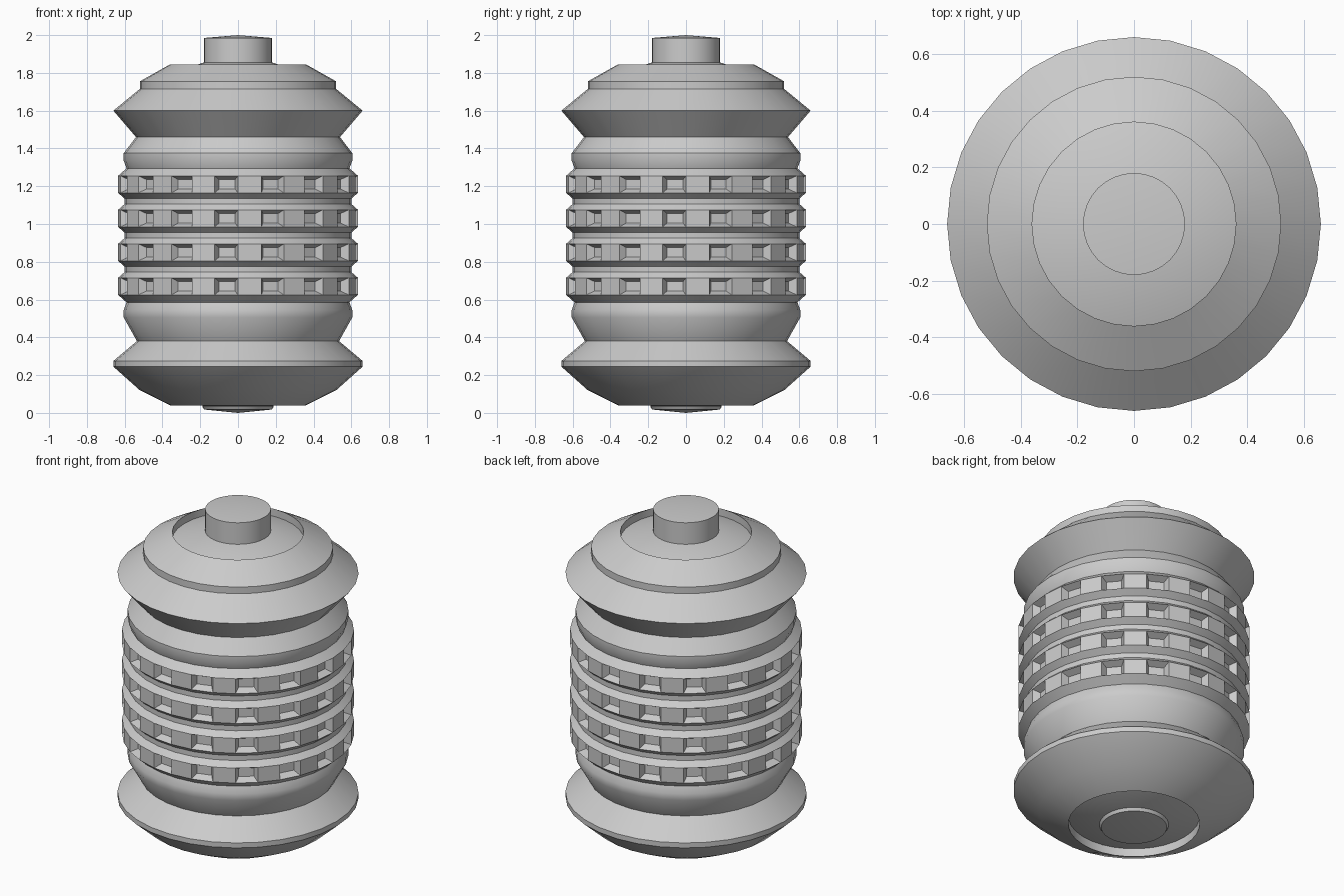
import bpy, bmesh, math

if "Cube" in bpy.data.objects:
    bpy.data.objects.remove(bpy.data.objects["Cube"])

SEGS = 32


def finish(bm, name, angle=25):
    bmesh.ops.recalc_face_normals(bm, faces=bm.faces[:])
    mesh = bpy.data.meshes.new(name)
    bm.to_mesh(mesh)
    bm.free()
    obj = bpy.data.objects.new(name, mesh)
    bpy.context.collection.objects.link(obj)
    bpy.ops.object.select_all(action='DESELECT')
    obj.select_set(True)
    bpy.context.view_layer.objects.active = obj
    bpy.ops.object.shade_smooth_by_angle(angle=math.radians(angle))
    return obj


def lathe(profile):
    """Revolve (radius, height) points; radius 0 closes at the axis."""
    bm = bmesh.new()
    rings = []
    for r, z in profile:
        if r == 0:
            rings.append([bm.verts.new((0, 0, z))] * SEGS)
        else:
            rings.append([bm.verts.new((r * math.cos(2 * math.pi * i / SEGS),
                                        r * math.sin(2 * math.pi * i / SEGS), z))
                          for i in range(SEGS)])
    bands = []
    for lo, hi in zip(rings, rings[1:]):
        band = []
        for i in range(SEGS):
            j = (i + 1) % SEGS
            corners = list(dict.fromkeys([lo[i], lo[j], hi[j], hi[i]]))
            band.append(bm.faces.new(corners))
        bands.append(band)
    return bm, bands


# Main body: flared base, four grip rings, waist and flared shoulder
profile = [(0, 0.035), (0.18, 0.035), (0.36, 0.09), (0.36, 0.04), (0.52, 0.12),
           (0.66, 0.245), (0.66, 0.275), (0.535, 0.38), (0.605, 0.505),
           (0.605, 0.545), (0.59, 0.585)]
grip_bands = []
for k, zc in enumerate((0.67, 0.85, 1.03, 1.21)):
    grip_bands.append(len(profile))
    profile += [(0.635, zc - 0.045), (0.635, zc + 0.045)]
    if k < 3:
        profile += [(0.601, zc + 0.075), (0.601, zc + 0.105)]
profile += [(0.59, 1.295), (0.605, 1.335), (0.605, 1.375), (0.54, 1.46),
            (0.66, 1.60), (0.52, 1.715), (0.52, 1.755), (0.36, 1.845),
            (0.36, 1.80), (0.18, 1.855), (0, 1.855)]
bm, bands = lathe(profile)
bmesh.ops.recalc_face_normals(bm, faces=bm.faces[:])

# Tapered pockets in every second facet of the grip rings
pockets = [bands[b][i] for b in grip_bands for i in range(1, SEGS, 2)]
bmesh.ops.inset_individual(bm, faces=pockets, thickness=0.028, depth=-0.04)
finish(bm, "grip_body", 35)

# Post on top and plug underneath
bm, _ = lathe([(0, 1.83), (0.18, 1.83), (0.18, 1.985), (0, 2.0)])
finish(bm, "top_post")
bm, _ = lathe([(0, 0.0), (0.18, 0.018), (0.19, 0.035), (0, 0.06)])
finish(bm, "bottom_plug")
